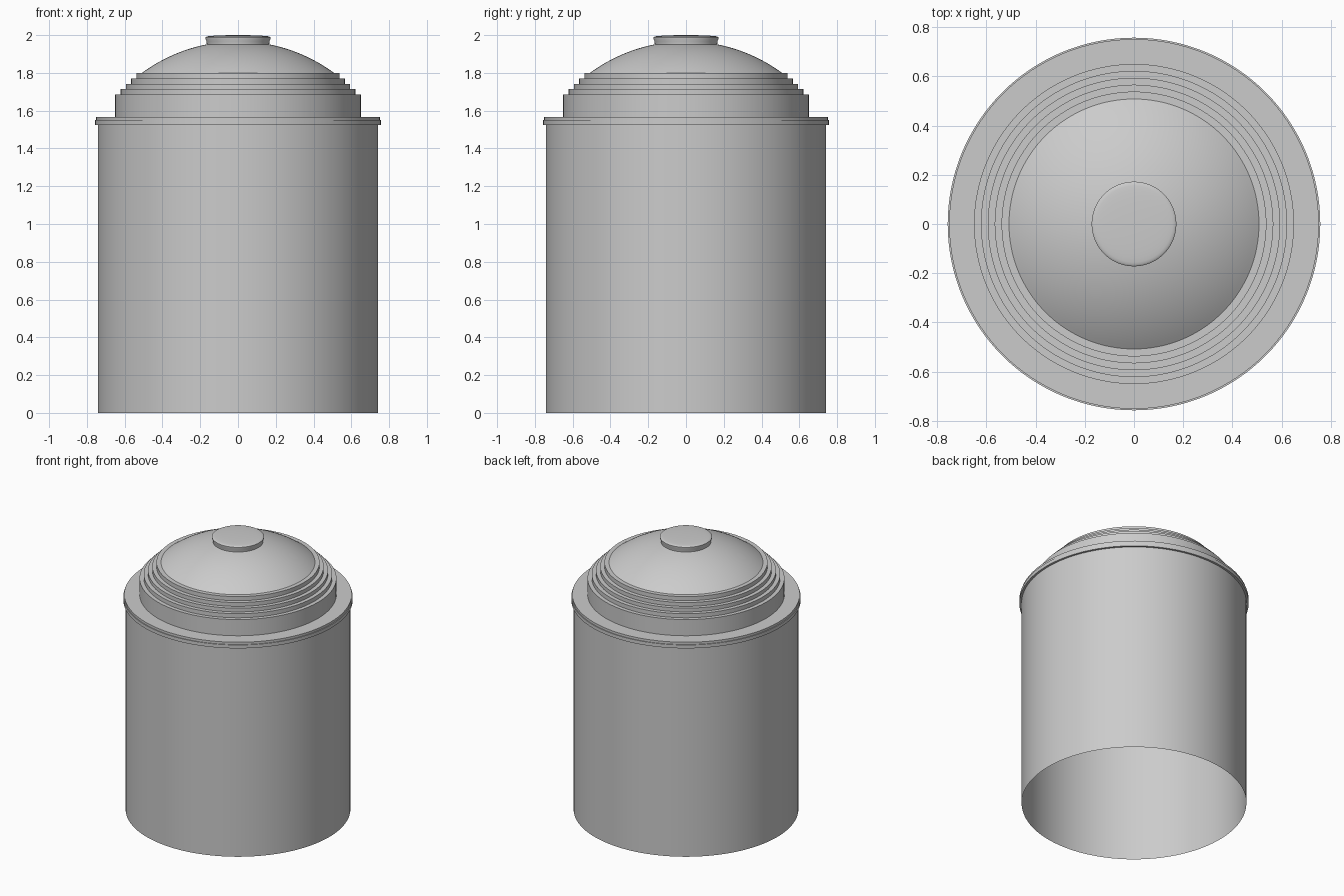
import bpy, bmesh, math

if "Cube" in bpy.data.objects:
    bpy.data.objects.remove(bpy.data.objects["Cube"])

SEGMENTS = 128


def lathe(name, profile):
    """Spin a (radius, height) profile around z into a smooth-shaded object."""
    bm = bmesh.new()
    verts = [bm.verts.new((r, 0, z)) for r, z in profile]
    edges = [bm.edges.new(pair) for pair in zip(verts, verts[1:])]
    bmesh.ops.spin(bm, geom=verts + edges, cent=(0, 0, 0), axis=(0, 0, 1),
                   angle=math.tau, steps=SEGMENTS, use_duplicate=False)
    bmesh.ops.remove_doubles(bm, verts=bm.verts, dist=1e-5)
    bmesh.ops.recalc_face_normals(bm, faces=bm.faces)
    # profiles run upward, so the outer side is the one facing away from z
    side = max(bm.faces, key=lambda f: abs(f.normal.x) + abs(f.normal.y))
    c = side.calc_center_median()
    if side.normal.x * c.x + side.normal.y * c.y < 0:
        bmesh.ops.reverse_faces(bm, faces=bm.faces)
    mesh = bpy.data.meshes.new(name)
    bm.to_mesh(mesh)
    bm.free()
    obj = bpy.data.objects.new(name, mesh)
    bpy.context.collection.objects.link(obj)
    bpy.ops.object.select_all(action='DESELECT')
    obj.select_set(True)
    bpy.context.view_layer.objects.active = obj
    bpy.ops.object.shade_smooth_by_angle(angle=math.radians(30))
    return obj


# open-bottomed body wall
lathe("body_wall", [(0.742, 0), (0.742, 1.525)])

# two-step rim, then the stack of shrinking collar tiers
profile = [(0.742, 1.525), (0.757, 1.525), (0.757, 1.55),
           (0.751, 1.55), (0.751, 1.567)]
for radius, top in [(0.65, 1.685), (0.622, 1.715), (0.594, 1.742),
                    (0.566, 1.77), (0.538, 1.80)]:
    profile += [(radius, profile[-1][1]), (radius, top)]

# spherical dome
centre_z, edge_r, edge_z = 1.1115, 0.508, 1.80
dome_r = math.hypot(edge_r, edge_z - centre_z)
edge_angle = math.asin(edge_r / dome_r)
for i in range(25):
    a = edge_angle * (1 - i / 24)
    profile.append((dome_r * math.sin(a), centre_z + dome_r * math.cos(a)))
lathe("stepped_dome_roof", profile)

# cap with a slightly crowned top
cap = [(0.165, 1.945), (0.166, 1.965), (0.172, 1.98), (0.172, 1.988)]
cap += [(0.168 * math.cos(a), 1.991 + 0.009 * math.sin(a))
        for a in (math.pi / 2 * i / 8 for i in range(9))]
lathe("top_cap", cap)
